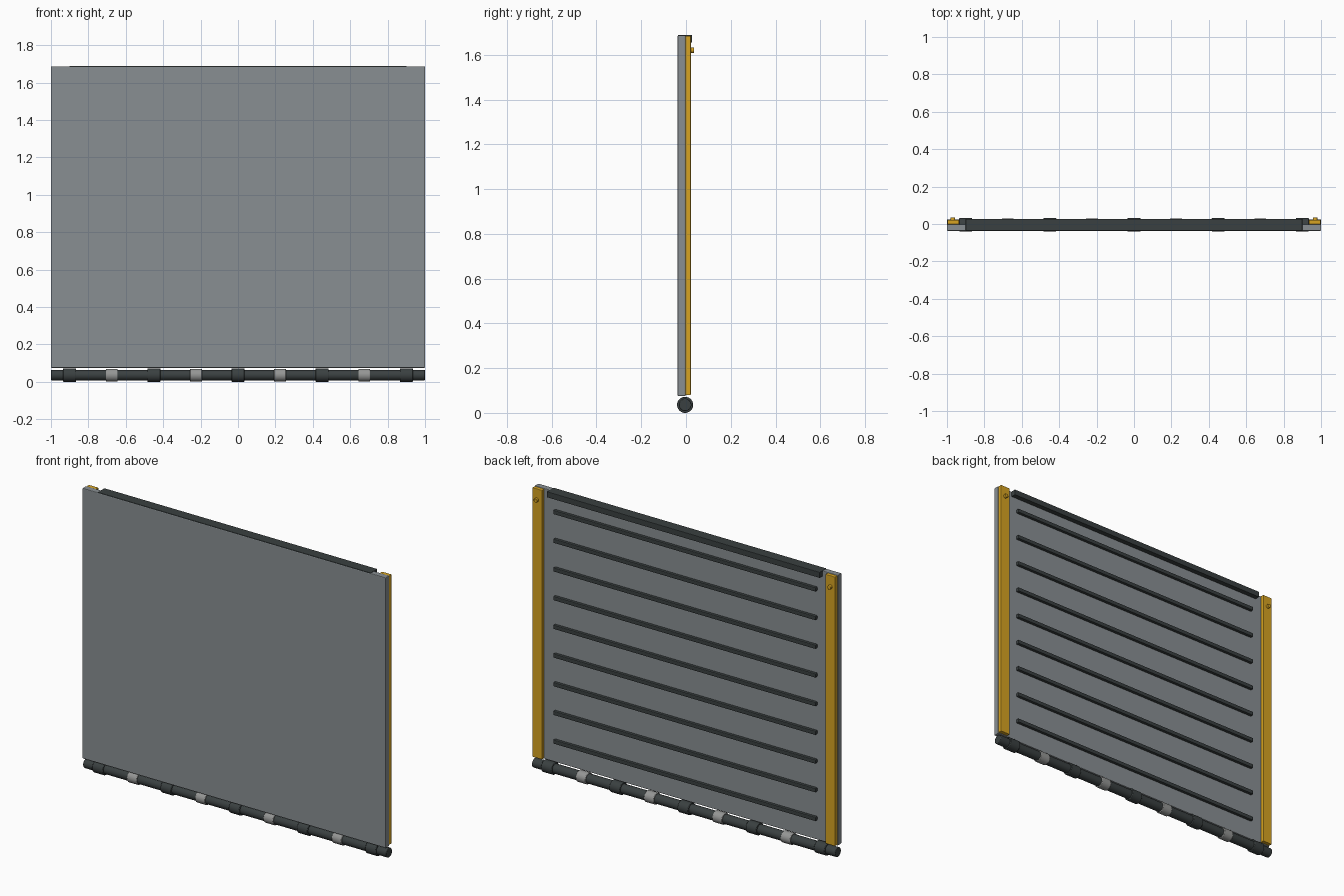
import bpy
from math import pi

if "Cube" in bpy.data.objects:
    bpy.data.objects.remove(bpy.data.objects["Cube"])


def material(name, rgb):
    m = bpy.data.materials.new(name)
    m.use_nodes = True
    color = (*rgb, 1)
    m.diffuse_color = color
    m.node_tree.nodes["Principled BSDF"].inputs["Base Color"].default_value = color
    return m


GREY = material("panel grey", (0.25, 0.275, 0.29))
DARK = material("dark steel", (0.042, 0.051, 0.052))
YELLOW = material("safety yellow", (0.68, 0.37, 0.016))
LIGHT = material("light steel", (0.30, 0.305, 0.30))


def finish(ob, name, mat, bevel):
    ob.name = name
    ob.data.materials.append(mat)
    if bevel:
        mod = ob.modifiers.new("edge", "BEVEL")
        mod.width = bevel
        mod.segments = 2
        mod.limit_method = "ANGLE"
    return ob


def box(name, x, y, z, mat, bevel=0.0):
    """Box from its (min, max) range on each axis."""
    bpy.ops.mesh.primitive_cube_add(size=1, location=[sum(r) / 2 for r in (x, y, z)])
    ob = bpy.context.object
    ob.scale = [r[1] - r[0] for r in (x, y, z)]
    bpy.ops.object.transform_apply(location=False, rotation=False, scale=True)
    return finish(ob, name, mat, bevel)


def cylinder(name, radius, length, location, rotation, mat, bevel=0.0):
    bpy.ops.mesh.primitive_cylinder_add(vertices=32, radius=radius, depth=length,
                                        location=location, rotation=rotation)
    bpy.ops.object.shade_smooth_by_angle()
    return finish(bpy.context.object, name, mat, bevel)


# Main plate
BACK = -0.002
box("panel", (-1, 1), (-0.037, BACK), (0.075, 1.687), GREY, 0.004)

# Capping bar along the top edge
box("top_bar", (-0.9, 0.9), (-0.0365, 0.027), (1.655, 1.689), DARK, 0.002)

# Grip ribs across the back
for i in range(9):
    z = 0.203 + i * 0.171
    box(f"rib_{i + 1}", (-0.865, 0.865), (BACK - 0.002, 0.016),
        (z - 0.012, z + 0.012), DARK, 0.004)

# Side rails with their pins
for side, s in (("left", 1), ("right", -1)):
    box(f"{side}_rail", sorted((s * 0.935, s * 0.998)), (BACK, 0.022),
        (0.08, 1.685), YELLOW, 0.003)
    cylinder(f"{side}_rail_pin", 0.012, 0.03, (s * 0.968, 0.021, 1.62),
             (pi / 2, 0, 0), YELLOW, 0.002)

# Hinge tube with alternating dark and light collars
AXIS_Y, AXIS_Z = -0.004, 0.036
ALONG_X = (0, pi / 2, 0)
cylinder("hinge_tube", 0.028, 2.0, (0, AXIS_Y, AXIS_Z), ALONG_X, DARK, 0.003)
for i in range(9):
    dark = i % 2 == 0
    cylinder(f"hinge_collar_{i + 1}", 0.036 if dark else 0.034, 0.07 if dark else 0.064,
             (-0.9 + i * 0.225, AXIS_Y, AXIS_Z), ALONG_X, DARK if dark else LIGHT, 0.003)
